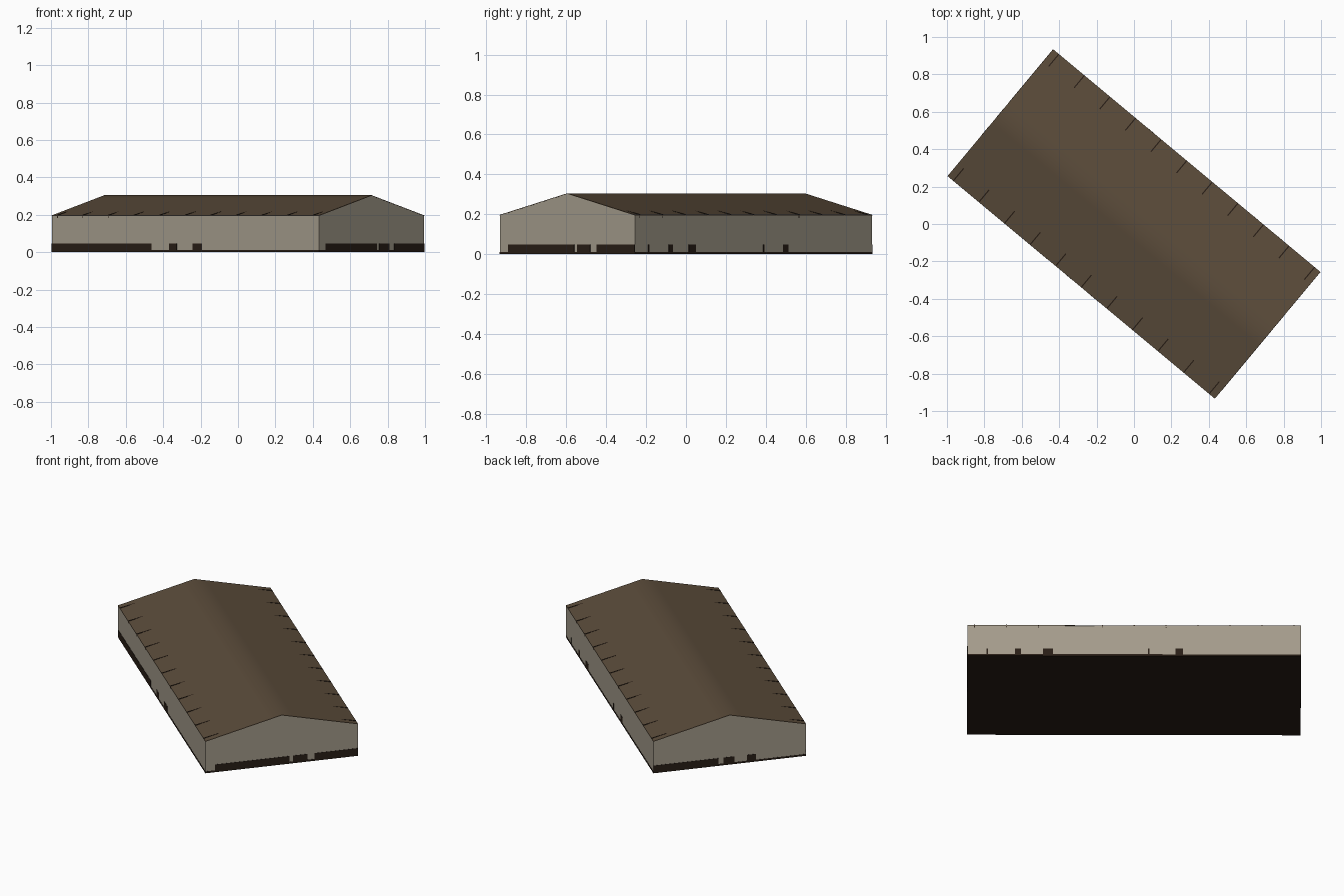
import bpy, math

if "Cube" in bpy.data.objects:
    bpy.data.objects.remove(bpy.data.objects["Cube"])

L, W = 1.858, 0.88          # length and width of the hall
HL, HW = L / 2, W / 2
EAVE, RIDGE = 0.194, 0.302  # wall heights at eave and ridge
TURN = math.radians(-39.8)  # hall sits diagonally on the ground


def material(name, rgb):
    m = bpy.data.materials.new(name)
    m.diffuse_color = (*rgb, 1)
    m.use_nodes = True
    m.node_tree.nodes["Principled BSDF"].inputs["Base Color"].default_value = m.diffuse_color
    return m


WALL = material("pale_cladding", (0.37, 0.33, 0.26))
ROOF = material("brown_roofing", (0.105, 0.072, 0.043))
DARK = material("dark_brown", (0.022, 0.013, 0.008))


def extrude(name, profile, x0, x1, mat):
    """Extrude a (y, z) profile along x, in the hall's own axes."""
    n = len(profile)
    verts = [(x, y, z) for x in (x0, x1) for y, z in profile]
    faces = [tuple(range(n))[::-1], tuple(range(n, 2 * n))]
    faces += [(i, (i + 1) % n, n + (i + 1) % n, n + i) for i in range(n)]
    me = bpy.data.meshes.new(name)
    me.from_pydata(verts, [], faces)
    me.update()
    me.materials.append(mat)
    ob = bpy.data.objects.new(name, me)
    ob.rotation_euler.z = TURN
    bpy.context.collection.objects.link(ob)
    return ob


def box(name, x0, x1, y0, y1, z0, z1, mat):
    return extrude(name, [(y0, z0), (y1, z0), (y1, z1), (y0, z1)], x0, x1, mat)


# Floor slab and gabled wall body
box("floor_slab", -HL - 0.001, HL + 0.001, -HW - 0.001, HW + 0.001, 0, 0.011, DARK)
extrude("walls", [(-HW, 0.011), (HW, 0.011), (HW, EAVE), (0, RIDGE), (-HW, EAVE)],
        -HL, HL, WALL)

# Thin roof sheet, softly shaded across the ridge
slope = (RIDGE - EAVE) / HW
ys = [-HW - 0.001, -0.07, 0, 0.07, HW + 0.001]
line = [(y, RIDGE - abs(y) * slope) for y in ys]
roof = extrude("roof", line + [(y, z + 0.003) for y, z in line[::-1]],
               -HL - 0.001, HL + 0.001, ROOF)
bpy.context.view_layer.objects.active = roof
roof.select_set(True)
bpy.ops.object.shade_smooth_by_angle(angle=math.radians(35))

# Frame haunches that just break through the roof along both eaves
for side in (-1, 1):
    for i in range(11):
        x = -0.89 + 0.178 * i
        tri = [(side * HW, EAVE - 0.012), (side * HW, EAVE + 0.006),
               (side * (HW - 0.085), EAVE + 0.003 + 0.085 * slope)]
        extrude("frame_haunch", tri[::side], x - 0.003, x + 0.003, DARK)

# Doors and low openings, as spans along each wall
Z0, Z1, T = 0.01, 0.047, 0.0015
for a, b in [(-HL, -0.234), (-0.111, -0.059), (0.052, 0.117)]:
    box("front_opening", a, b, -HW - T, -HW + T, Z0, Z1, DARK)
for a, b in [(-0.271, -0.231), (-0.084, -0.076), (0.452, 0.508),
             (0.633, 0.664), (0.816, 0.824)]:
    box("back_opening", a, b, HW - T, HW + T, Z0, Z1, DARK)
for a, b in [(-0.386, 0.046), (0.064, 0.15), (0.19, HW)]:
    box("right_end_opening", HL - T, HL + T, a, b, Z0, Z1, DARK)
for a, b in [(0.066, HW), (-0.027, 0.037), (-0.153, -0.101)]:
    box("left_end_opening", -HL - T, -HL + T, a, b, Z0, Z1, DARK)
